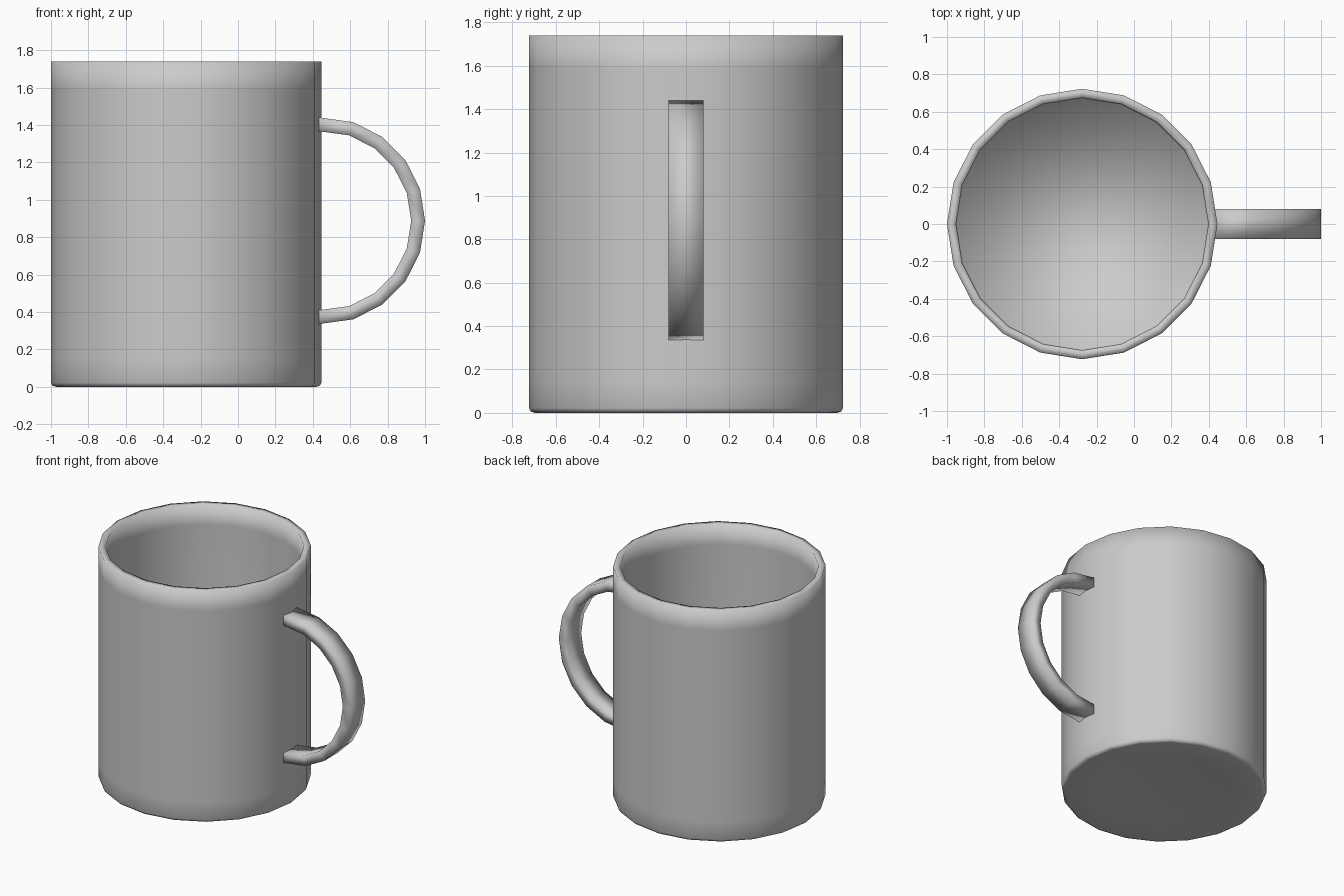
import bpy, bmesh
from math import sin, cos, pi

if "Cube" in bpy.data.objects:
    bpy.data.objects.remove(bpy.data.objects["Cube"])

CX = -0.277      # axis of the cup
SIDES = 20


def finish(name, bm):
    bmesh.ops.recalc_face_normals(bm, faces=bm.faces)
    for f in bm.faces:
        f.smooth = True
    mesh = bpy.data.meshes.new(name)
    bm.to_mesh(mesh)
    bm.free()
    obj = bpy.data.objects.new(name, mesh)
    bpy.context.collection.objects.link(obj)
    return obj


def skin(bm, rings, wrap):
    """Bridge consecutive closed rings of vertices with quads."""
    for a, b in zip(rings, rings[1:]):
        for i in range(wrap):
            j = (i + 1) % wrap
            bm.faces.new((a[i], a[j], b[j], b[i]))


# Cup: recessed foot, outer wall, flat rim, inner wall and floor
profile = [(0.49, 0.025), (0.695, 0.0), (0.715, 0.006), (0.723, 0.022),
           (0.723, 0.15), (0.723, 1.59), (0.723, 1.74),
           (0.675, 1.74), (0.675, 1.59), (0.675, 0.15), (0.67, 0.04)]
bm = bmesh.new()
rings = [[bm.verts.new((CX + r * cos(2 * pi * i / SIDES),
                        r * sin(2 * pi * i / SIDES), z))
          for i in range(SIDES)] for r, z in profile]
skin(bm, rings, SIDES)
bm.faces.new(rings[0][::-1])
bm.faces.new(rings[-1])
finish("cup", bm)

# Handle: rectangular strap swept along a half circle, ends set in the wall
HX, HZ, R_OUT, R_IN, HALF = 0.446, 0.888, 0.554, 0.48, 0.08
STEPS = 10
section = [(R_OUT, -HALF), (R_OUT, HALF), (R_IN, HALF), (R_IN, -HALF)]
bm = bmesh.new()
rings = []
for k in range(STEPS + 1):
    a = pi / 2 - pi * k / STEPS
    inset = 0.025 if k in (0, STEPS) else 0.0
    rings.append([bm.verts.new((HX + r * cos(a) - inset, y, HZ + r * sin(a)))
                  for r, y in section])
skin(bm, rings, 4)
bm.faces.new(rings[0][::-1])
bm.faces.new(rings[-1])
finish("handle", bm)
